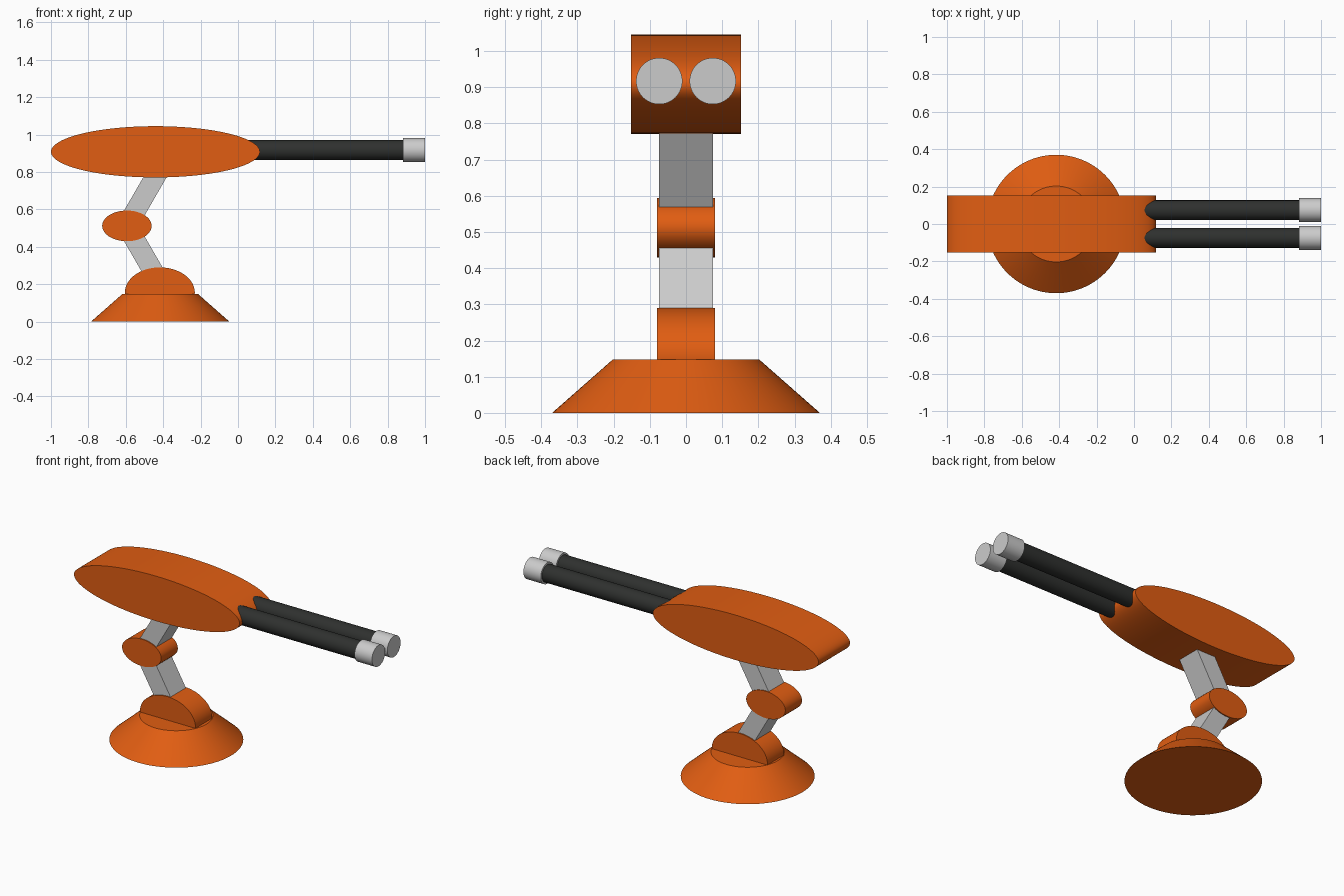
import bpy
from math import pi, radians, sin, cos

if "Cube" in bpy.data.objects:
    bpy.data.objects.remove(bpy.data.objects["Cube"])


def material(name, rgb):
    m = bpy.data.materials.new(name)
    m.diffuse_color = (*rgb, 1)
    m.use_nodes = True
    m.node_tree.nodes["Principled BSDF"].inputs["Base Color"].default_value = m.diffuse_color
    return m


ORANGE = material("orange_paint", (0.75, 0.11, 0.006))
BLACK = material("dark_metal", (0.028, 0.03, 0.028))


def finish(name, mat=None, smooth=True):
    ob = bpy.context.object
    ob.name = name
    bpy.ops.object.transform_apply(location=False, rotation=True, scale=True)
    if mat:
        ob.data.materials.append(mat)
    if smooth:
        bpy.ops.object.shade_smooth_by_angle(angle=radians(30))


def oval(name, x, z, rx, rz, half_depth):
    """Elliptical drum with its axis along y."""
    bpy.ops.mesh.primitive_cylinder_add(vertices=96, radius=1, depth=2,
                                        location=(x, 0, z), rotation=(pi / 2, 0, 0))
    bpy.context.object.scale = (rx, rz, half_depth)
    finish(name, ORANGE)


def rod(name, x0, x1, y, z, r, mat=None):
    """Cylinder along x."""
    bpy.ops.mesh.primitive_cylinder_add(vertices=64, radius=r, depth=x1 - x0,
                                        location=((x0 + x1) / 2, y, z), rotation=(0, pi / 2, 0))
    finish(name, mat)


def arm(name, start, tilt, length):
    """Square bar leaving start (x, z), tilted from vertical in the xz plane."""
    x, z = start
    bpy.ops.mesh.primitive_cube_add(
        size=1, rotation=(0, tilt, 0),
        location=(x + sin(tilt) * length / 2, 0, z + cos(tilt) * length / 2))
    bpy.context.object.scale = (0.108, 0.148, length)
    finish(name, smooth=False)


# Pedestal
bpy.ops.mesh.primitive_cone_add(vertices=96, radius1=0.37, radius2=0.203, depth=0.147,
                                location=(-0.416, 0, 0.0735))
finish("base", ORANGE)
oval("base_joint", -0.418, 0.155, 0.187, 0.135, 0.08)

# Bent support arm
knee = (-0.594, 0.512)
arm("lower_arm", knee, radians(150), 0.36)
arm("upper_arm", knee, radians(30), 0.38)
oval("knee_joint", *knee, 0.132, 0.082, 0.08)

# Turret body
oval("turret_body", -0.4415, 0.908, 0.5585, 0.137, 0.152)

# Twin barrels with muzzles
for side, y in (("left", -0.074), ("right", 0.074)):
    rod("barrel_" + side, -0.05, 0.885, y, 0.917, 0.053, BLACK)
    rod("muzzle_" + side, 0.883, 1.0, y, 0.917, 0.064)
